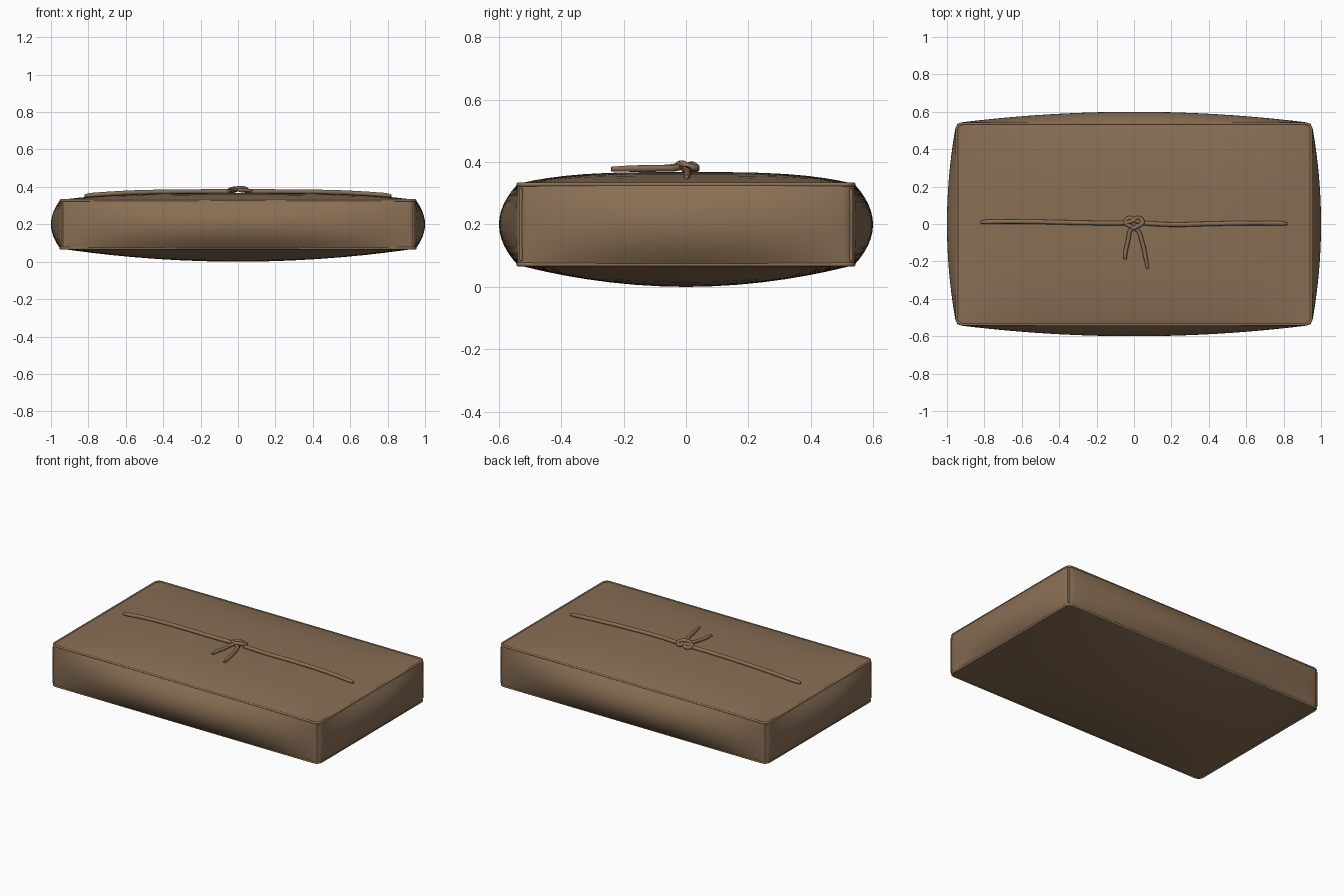
import bpy, bmesh, math

if "Cube" in bpy.data.objects:
    bpy.data.objects.remove(bpy.data.objects["Cube"])

HX, HY, R = 0.95, 0.54, 0.035      # seam outline half sizes, corner radius
ZB, ZT = 0.07, 0.33                # lower and upper seam heights

mat = bpy.data.materials.new("brown fabric")
mat.diffuse_color = (0.25, 0.157, 0.088, 1)
mat.use_nodes = True
mat.node_tree.nodes["Principled BSDF"].inputs["Base Color"].default_value = mat.diffuse_color


def outline(side=28, corner=6):
    """Rounded rectangle as (x, y, nx, ny), anticlockwise."""
    corners = [(1, 1, 0), (-1, 1, 90), (-1, -1, 180), (1, -1, 270)]
    pts = []
    for sx, sy, a0 in corners:
        for i in range(corner + 1):
            a = math.radians(a0 + 90 * i / corner)
            c, s = math.cos(a), math.sin(a)
            pts.append((sx * (HX - R) + R * c, sy * (HY - R) + R * s, c, s))
    out = []
    for i, p in enumerate(pts):
        out.append(p)
        if i % (corner + 1) == corner:
            q = pts[(i + 1) % len(pts)]
            for k in range(1, side):
                t = k / side
                out.append((p[0] + (q[0] - p[0]) * t, p[1] + (q[1] - p[1]) * t, p[2], p[3]))
    return out


def dome(x, y, e):
    return max(0, 1 - abs(x / HX) ** e) * max(0, 1 - abs(y / HY) ** e)


def top_z(x, y):
    return ZT + 0.038 * dome(x, y, 3.5)


def bottom_z(x, y):
    return ZB - 0.07 * dome(x, y, 2)


# Cushion body: rings from bottom centre, up the bulging sides, to top centre
edge = outline()
scales = [0.03, 0.15, 0.3, 0.45, 0.6, 0.72, 0.82, 0.9, 0.95, 0.98]
rings = [[(k * x, k * y, bottom_z(k * x, k * y)) for x, y, _, _ in edge] for k in scales]
for i in range(13):
    s = -1 + i / 6
    g = 1 - s * s
    rings.append([(x + nx * 0.05 * g * (1 - (y / HY) ** 2),
                   y + ny * 0.06 * g * (1 - (x / HX) ** 2),
                   ZB + (ZT - ZB) * (s + 1) / 2) for x, y, nx, ny in edge])
rings += [[(k * x, k * y, top_z(k * x, k * y)) for x, y, _, _ in edge] for k in reversed(scales)]

bm = bmesh.new()
vr = [[bm.verts.new(p) for p in ring] for ring in rings]
n = len(edge)
for a, b in zip(vr, vr[1:]):
    for i in range(n):
        j = (i + 1) % n
        bm.faces.new((a[i], a[j], b[j], b[i]))
bm.faces.new(list(reversed(vr[0])))
bm.faces.new(vr[-1])
for f in bm.faces:
    f.smooth = True
me = bpy.data.meshes.new("cushion_body")
bm.to_mesh(me)
bm.free()
me.materials.append(mat)
body = bpy.data.objects.new("cushion_body", me)
bpy.context.collection.objects.link(body)
bpy.context.view_layer.objects.active = body
body.select_set(True)
bpy.ops.object.shade_smooth_by_angle(angle=math.radians(35))


def tube(name, pts, radius, closed=False, smooth=True, tips=1.0):
    cu = bpy.data.curves.new(name, 'CURVE')
    cu.dimensions = '3D'
    cu.bevel_depth = radius
    cu.bevel_resolution = 3
    cu.use_fill_caps = True
    cu.resolution_u = 6
    sp = cu.splines.new('BEZIER' if smooth else 'POLY')
    target = sp.bezier_points if smooth else sp.points
    target.add(len(pts) - 1)
    for p, co in zip(target, pts):
        if smooth:
            p.co = co
            p.handle_left_type = p.handle_right_type = 'AUTO'
        else:
            p.co = (*co, 1)
    target[0].radius = tips
    sp.use_cyclic_u = closed
    cu.materials.append(mat)
    ob = bpy.data.objects.new(name, cu)
    bpy.context.collection.objects.link(ob)
    return ob


# Piping around both seams
for name, z in (("upper_piping", ZT - 0.002), ("lower_piping", ZB + 0.002)):
    tube(name, [(x - nx * 0.003, y - ny * 0.003, z) for x, y, nx, ny in edge], 0.007, True, False)

# Upright corner seams
d = R * (1 - math.sqrt(0.5))
for sx in (-1, 1):
    for sy in (-1, 1):
        x, y = sx * (HX - d), sy * (HY - d)
        tube("corner_seam", [(x, y, 0.085), (x, y, 0.2), (x, y, 0.315)], 0.007)

# Cord lying along the top, in two halves meeting at the knot
for sx in (-1, 1):
    xs = [0.82, 0.79, 0.6, 0.4, 0.2, 0.04]
    ys = [0.0, 0.002, 0.004, 0.0, -0.004, 0.0]
    pts = [(sx * x, y - sx * 0.004 * (x > 0.1) + 0.005, top_z(x, 0) + 0.008) for x, y in zip(xs, ys)]
    tube("cord_half", pts, 0.012, tips=0.6)

# Knot: two interlocking hooks, each running out into a loose tail
tails = {1: [(-0.047, -0.19), (-0.045, -0.15), (-0.032, -0.09)],
         -1: [(-0.073, -0.24), (-0.06, -0.17), (-0.042, -0.09)]}
for s, tail in tails.items():
    pts = [(s * x, y, top_z(x, y) + 0.012) for x, y in tail]
    hook = [(-0.016, -0.03, 0.384), (0.02, -0.012, 0.393), (0.046, 0.01, 0.384),
            (0.025, 0.033, 0.38), (-0.005, 0.018, 0.39), (-0.05, 0.004, 0.378)]
    pts += [(s * x, y, z + 0.002 * s) for x, y, z in hook]
    tube("knot_and_tail", pts, 0.011, tips=0.7)

# Small wrap closing the front of the knot
tube("knot_wrap", [(-0.018, -0.01, 0.38), (-0.006, -0.022, 0.393), (0.01, -0.018, 0.393),
                   (0.018, -0.005, 0.38)], 0.01)
